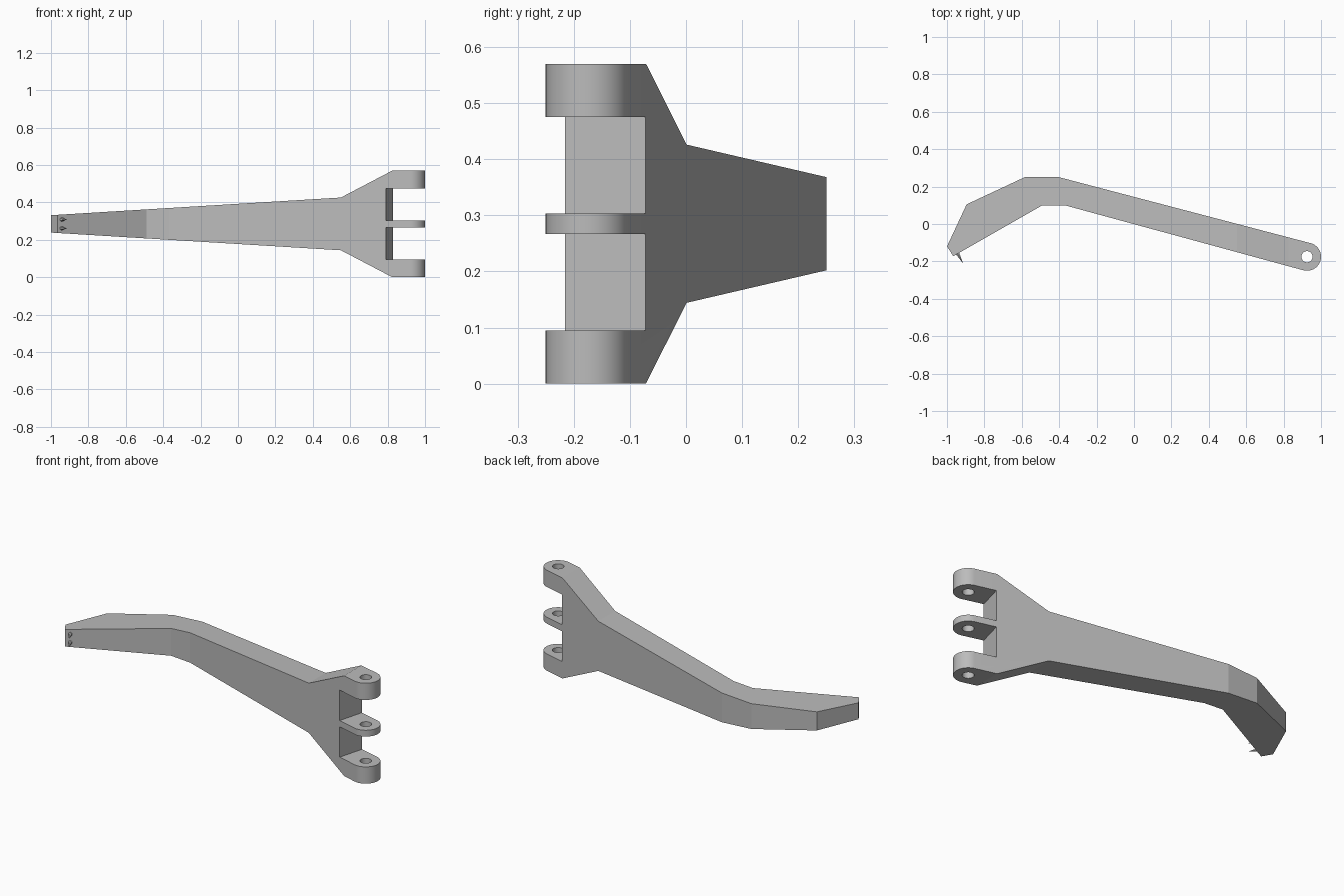
import bpy, bmesh
from math import cos, sin, radians
from mathutils import Vector

cube = bpy.data.objects.get("Cube")
if cube:
    bpy.data.objects.remove(cube, do_unlink=True)

grey = bpy.data.materials.new("grey metal")
grey.use_nodes = True
grey.diffuse_color = (0.5, 0.5, 0.5, 1)
grey.node_tree.nodes["Principled BSDF"].inputs["Base Color"].default_value = (0.5, 0.5, 0.5, 1)


def prism(name, outline, to_3d, low, high):
    """Extrude a 2D outline between two depths."""
    bm = bmesh.new()
    face = bm.faces.new([bm.verts.new(to_3d(a, b, low)) for a, b in outline])
    new = bmesh.ops.extrude_face_region(bm, geom=[face])["geom"]
    shift = Vector(to_3d(0, 0, high)) - Vector(to_3d(0, 0, low))
    bmesh.ops.translate(bm, vec=shift, verts=[v for v in new if isinstance(v, bmesh.types.BMVert)])
    bmesh.ops.recalc_face_normals(bm, faces=bm.faces)
    mesh = bpy.data.meshes.new(name)
    bm.to_mesh(mesh)
    bm.free()
    mesh.materials.append(grey)
    obj = bpy.data.objects.new(name, mesh)
    bpy.context.collection.objects.link(obj)
    return obj


def select(obj):
    bpy.ops.object.select_all(action="DESELECT")
    obj.select_set(True)
    bpy.context.view_layer.objects.active = obj


def cut(target, cutter, operation):
    """Apply a boolean and remove its cutter."""
    select(target)
    mod = target.modifiers.new("cut", "BOOLEAN")
    mod.operation, mod.solver, mod.object = operation, "EXACT", cutter
    bpy.ops.object.modifier_apply(modifier=mod.name)
    bpy.data.objects.remove(cutter, do_unlink=True)


def plan(x, y, z):
    return (x, y, z)


def elevation(x, z, y):
    return (x, y, z)


def arc(radius, start, end, steps):
    angles = [radians(start + (end - start) * i / steps) for i in range(steps + 1)]
    return [(PIN_X + radius * cos(a), PIN_Y + radius * sin(a)) for a in angles]


PIN_X, PIN_Y, MID = 0.925, -0.175, 0.285

# Bent arm with a rounded hinge end, seen in plan
arm_outline = [(-0.966, -0.172), (-1, -0.12), (-0.895, 0.105), (-0.585, 0.25), (-0.4, 0.25)]
arm_outline += arc(0.075, 75, -105, 32) + [(-0.37, 0.1), (-0.49, 0.1)]
arm = prism("arm", arm_outline, plan, -0.1, 0.7)

# Taper and flare, mirrored about mid height
half = [(-1, 0.0465), (0.55, 0.141), (0.825, 0.285), (1.1, 0.285)]
taper = [(x, MID + h) for x, h in half] + [(x, MID - h) for x, h in reversed(half)]
# widen the narrow end slightly past the tip so the surfaces do not coincide
taper[0], taper[-1] = (-1.1, MID + 0.0404), (-1.1, MID - 0.0404)
cut(arm, prism("taper_cutter", taper, elevation, -0.5, 0.5), "INTERSECT")

# Slots between the three hinge lugs
slot = [(0.775, -0.272), (0.84, -0.03), (1.1, -0.03), (1.1, -0.272)]
for low, high in ((0.095, 0.267), (0.303, 0.475)):
    cut(arm, prism("slot_cutter", slot, plan, low, high), "DIFFERENCE")

# Pin hole through all lugs
hole = arc(0.03, 0, 360, 32)[:-1]
cut(arm, prism("hole_cutter", hole, plan, -0.2, 0.8), "DIFFERENCE")
select(arm)
bpy.ops.object.shade_smooth_by_angle(angle=radians(13))

# Two small pointed teeth at the narrow end
base, tip = Vector((-0.944, -0.157, 0)), Vector((-0.913, -0.212, 0))
axis = (tip - base).normalized()
for name, z in (("upper_tooth", MID + 0.0235), ("lower_tooth", MID - 0.0235)):
    length = (tip - base).length + 0.01
    bpy.ops.mesh.primitive_cone_add(vertices=6, radius1=0.013, radius2=0, depth=length,
                                    location=tip - axis * length / 2 + Vector((0, 0, z)),
                                    rotation=axis.to_track_quat("Z", "Y").to_euler())
    tooth = bpy.context.object
    tooth.name = name
    tooth.data.materials.append(grey)
